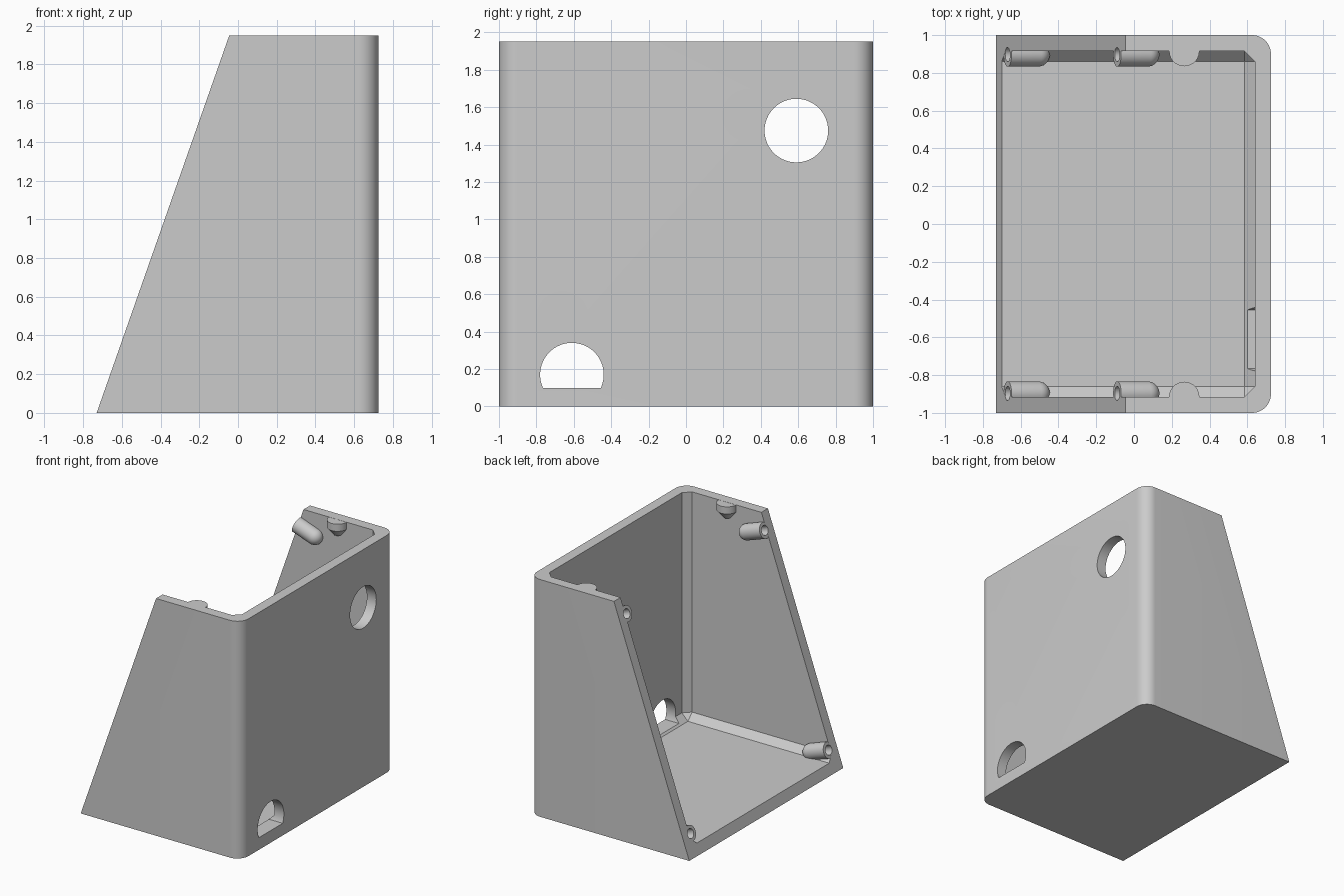
import bpy, bmesh, math
from mathutils import Vector, Matrix

if "Cube" in bpy.data.objects:
    bpy.data.objects.remove(bpy.data.objects["Cube"], do_unlink=True)

HEIGHT, FOOT, LIP, BACK = 1.95, -0.73, -0.045, 0.725
slope = Vector((LIP - FOOT, 0, HEIGHT)).normalized()
inward = Vector((slope.z, 0, -slope.x))

grey = bpy.data.materials.new("light grey plastic")
grey.use_nodes = True
grey.diffuse_color = (0.6, 0.6, 0.6, 1)
grey.node_tree.nodes["Principled BSDF"].inputs["Base Color"].default_value = (0.6, 0.6, 0.6, 1)


def finish(name, bm):
    bmesh.ops.recalc_face_normals(bm, faces=bm.faces)
    mesh = bpy.data.meshes.new(name)
    bm.to_mesh(mesh)
    bm.free()
    mesh.materials.append(grey)
    obj = bpy.data.objects.new(name, mesh)
    bpy.context.collection.objects.link(obj)
    return obj


def prism(bm, points, depth):
    face = bm.faces.new([bm.verts.new(p) for p in points])
    moved = bmesh.ops.extrude_face_region(bm, geom=[face])["geom"]
    verts = [v for v in moved if isinstance(v, bmesh.types.BMVert)]
    bmesh.ops.translate(bm, verts=verts, vec=depth)


def lathe(name, profile, start, direction, segments=40):
    """Revolve (radius, distance) pairs about an axis."""
    bm = bmesh.new()
    verts = [bm.verts.new((r, 0, h)) for r, h in profile]
    edges = [bm.edges.new(pair) for pair in zip(verts, verts[1:])]
    bmesh.ops.spin(bm, geom=verts + edges, cent=(0, 0, 0), axis=(0, 0, 1),
                   angle=math.tau, steps=segments)
    bmesh.ops.remove_doubles(bm, verts=bm.verts, dist=0.0003)
    turn = Vector((0, 0, 1)).rotation_difference(direction).to_matrix().to_4x4()
    bm.transform(Matrix.Translation(start) @ turn)
    return finish(name, bm)


def combine(target, tool, operation):
    mod = target.modifiers.new("shape", "BOOLEAN")
    mod.operation, mod.solver, mod.object = operation, "EXACT", tool
    bpy.context.view_layer.objects.active = target
    bpy.ops.object.modifier_apply(modifier=mod.name)
    bpy.data.objects.remove(tool, do_unlink=True)


# Outer body: sloped profile with rounded upright corners
bm = bmesh.new()
prism(bm, [(FOOT, -1, 0), (BACK, -1, 0), (BACK, -1, HEIGHT), (LIP, -1, HEIGHT)], (0, 2, 0))
corners = [e for e in bm.edges if all(v.co.x > BACK - 0.01 for v in e.verts)
           and abs(e.verts[0].co.z - e.verts[1].co.z) > 1]
bmesh.ops.bevel(bm, geom=corners, offset=0.1, segments=12, profile=0.5, affect="EDGES")
shell = finish("enclosure_shell", bm)

# Cavity, open at the top and the slope, chamfered inside
bm = bmesh.new()
prism(bm, [(-2, -0.915, 0.085), (0.64, -0.915, 0.085), (0.64, -0.915, 3), (-2, -0.915, 3)],
      (0, 1.83, 0))
inner = [e for e in bm.edges
         if all(v.co.z < 0.1 for v in e.verts) and any(v.co.x > 0 for v in e.verts)
         or all(v.co.x > 0 for v in e.verts) and abs(e.verts[0].co.z - e.verts[1].co.z) > 1]
bmesh.ops.bevel(bm, geom=inner, offset=0.055, segments=1, affect="EDGES")
combine(shell, finish("cavity", bm), "DIFFERENCE")

# Round hole and flat-bottomed cable opening
for y, z, flat in ((0.59, 1.475, 0), (-0.61, 0.17, 0.1)):
    bm = bmesh.new()
    ring = [math.tau * i / 64 for i in range(64)]
    prism(bm, [(0.5, y + 0.17 * math.cos(a), z + 0.17 * math.sin(a)) for a in ring], (0.5, 0, 0))
    if flat:
        bmesh.ops.bisect_plane(bm, geom=bm.verts[:] + bm.edges[:] + bm.faces[:],
                               plane_co=(0, 0, flat), plane_no=(0, 0, -1), clear_outer=True)
        bmesh.ops.holes_fill(bm, edges=bm.edges)
    combine(shell, finish("opening", bm), "DIFFERENCE")

# Screw bosses: round-ended on the slope, cone-ended under the rim
R = 0.064
dome = [(R * math.cos(t * math.pi / 16), 0.17 + R * math.sin(t * math.pi / 16)) for t in range(8)]
slope_boss = [(0, 0.001), (R, 0.001)] + dome + [(0, 0.17 + R)]
rim_boss = [(0, 0.001), (0.08, 0.001), (0.08, 0.06), (0.03, 0.12), (0, 0.12)]
slope_hole = [(0, -0.05), (0.038, -0.05), (0.038, 0.16), (0, 0.16)]
rim_hole = [(0, -0.05), (0.036, -0.05), (0.036, 0.09), (0, 0.09)]
down = Vector((0, 0, -1))

for side in (-1, 1):
    spots = [(Vector((x, side * 0.897, (x - FOOT) * slope.z / slope.x)),
              inward, slope_boss, slope_hole) for x in (-0.67, -0.09)]
    spots.append((Vector((0.266, side * 0.915, HEIGHT)), down, rim_boss, rim_hole))
    for start, direction, boss, hole in spots:
        combine(shell, lathe("screw_boss", boss, start, direction), "UNION")
        combine(shell, lathe("screw_hole", hole, start, direction), "DIFFERENCE")

# Smooth rounds with crisp edges
bpy.ops.object.select_all(action="DESELECT")
shell.select_set(True)
bpy.context.view_layer.objects.active = shell
bpy.ops.object.shade_smooth_by_angle(angle=math.radians(30))
